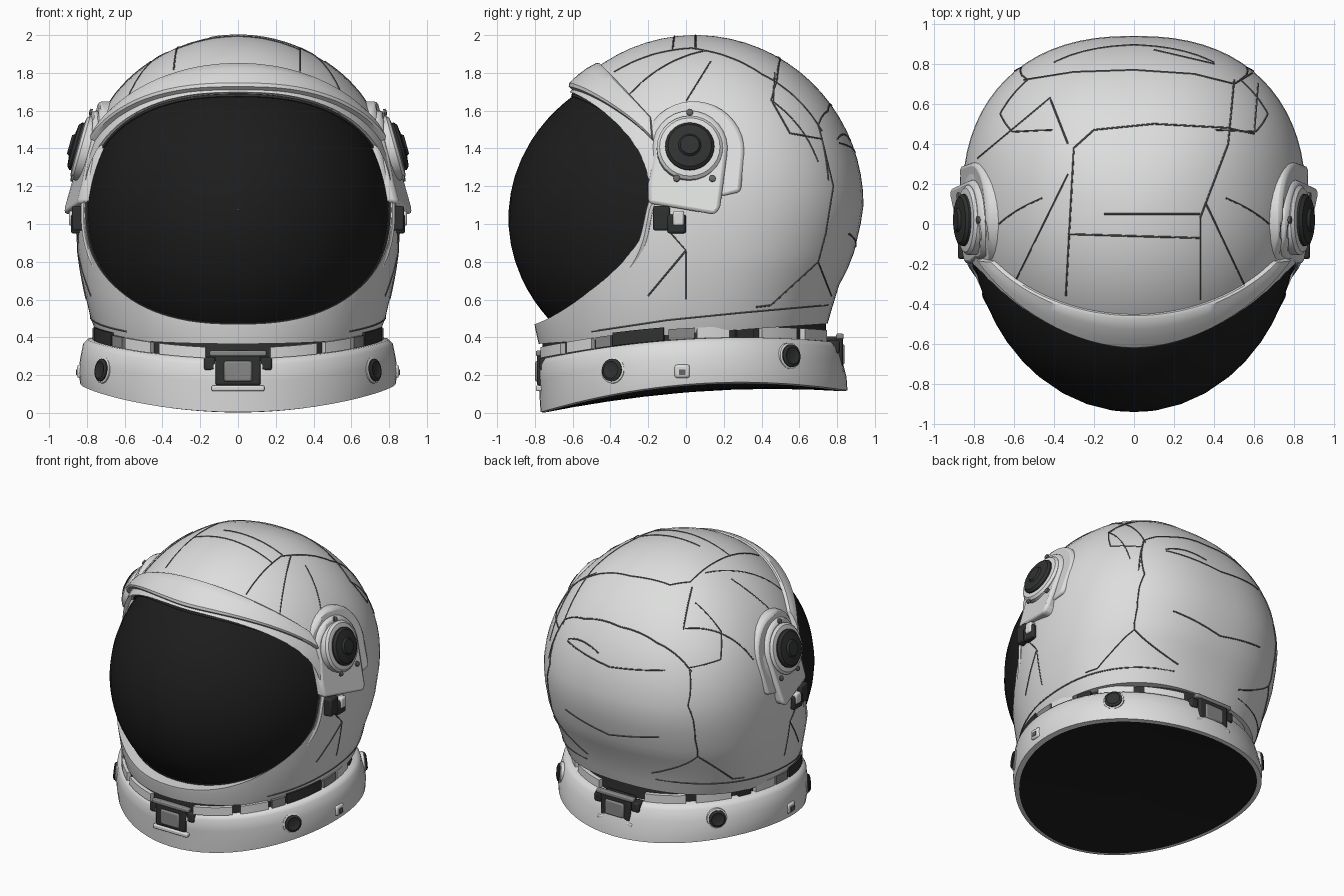
import bpy, bmesh, math
from mathutils import Vector
from mathutils.bvhtree import BVHTree

if "Cube" in bpy.data.objects:
    bpy.data.objects.remove(bpy.data.objects["Cube"])

def mat(name, c):
    m = bpy.data.materials.new(name)
    m.diffuse_color = (*c, 1)
    m.use_nodes = True
    m.node_tree.nodes["Principled BSDF"].inputs["Base Color"].default_value = m.diffuse_color
    return m

WHITE = mat("shell white", (0.72, 0.73, 0.72))
BLACK = mat("visor black", (0.012, 0.012, 0.012))
DARK = mat("dark metal", (0.03, 0.031, 0.031))
SEAM = mat("seam grey", (0.13, 0.13, 0.13))
GREY = mat("mid grey", (0.24, 0.245, 0.24))

def finish(ob, m, bevel=0, angle=35):
    ob.data.materials.clear()
    ob.data.materials.append(m)
    if bevel:
        b = ob.modifiers.new("bevel", 'BEVEL')
        b.width, b.segments, b.limit_method = bevel, 2, 'ANGLE'
    bpy.ops.object.select_all(action='DESELECT')
    ob.select_set(True)
    bpy.context.view_layer.objects.active = ob
    bpy.ops.object.shade_smooth_by_angle(angle=math.radians(angle))
    return ob

def mesh(name, verts, faces, m, bevel=0, angle=35):
    me = bpy.data.meshes.new(name)
    me.from_pydata([tuple(v) for v in verts], [], faces)
    bm = bmesh.new()
    bm.from_mesh(me)
    bmesh.ops.recalc_face_normals(bm, faces=bm.faces)
    bm.to_mesh(me)
    bm.free()
    ob = bpy.data.objects.new(name, me)
    bpy.context.collection.objects.link(ob)
    return finish(ob, m, bevel, angle)

def loft(rings, caps=False):
    n, k = len(rings[0]), len(rings)
    v = [p for r in rings for p in r]
    f = [(i * n + j, i * n + (j + 1) % n, (i + 1) * n + (j + 1) % n, (i + 1) * n + j)
         for i in range(k - 1) for j in range(n)]
    if caps:
        f += [tuple(range(n)), tuple(range((k - 1) * n, k * n))]
    return v, f

def box(name, loc, size, m, bevel=0.012):
    v = [(loc[0] + x * size[0], loc[1] + y * size[1], loc[2] + z * size[2])
         for z in (-.5, .5) for x, y in ((-.5, -.5), (.5, -.5), (.5, .5), (-.5, .5))]
    return mesh(name, v, [(0, 1, 2, 3), (4, 5, 6, 7), (0, 1, 5, 4), (1, 2, 6, 5), (2, 3, 7, 6), (3, 0, 4, 7)], m, bevel)

def knob(name, loc, normal, profile, m, n=28):
    """Turned part: profile is (radius, height along normal)."""
    q = Vector(normal).to_track_quat('Z', 'Y')
    rings = [[Vector(loc) + q @ Vector((r * math.cos(2 * math.pi * i / n), r * math.sin(2 * math.pi * i / n), h))
              for i in range(n)] for r, h in profile]
    return mesh(name, *loft(rings, caps=True), m)

def tubes(name, paths, radius, m, cyclic=False):
    cu = bpy.data.curves.new(name, 'CURVE')
    cu.dimensions, cu.bevel_depth, cu.bevel_resolution = '3D', radius, 1
    for pts in paths:
        s = cu.splines.new('POLY')
        s.points.add(len(pts) - 1)
        for p, co in zip(s.points, pts):
            p.co = (*co, 1)
        s.use_cyclic_u = cyclic
    ob = bpy.data.objects.new(name, cu)
    bpy.context.collection.objects.link(ob)
    bpy.ops.object.select_all(action='DESELECT')
    ob.select_set(True)
    bpy.context.view_layer.objects.active = ob
    bpy.ops.object.convert(target='MESH')
    return finish(bpy.context.view_layer.objects.active, m)

def oval(a, yf, yb, zf, n=72, e=2.0, shift=0):
    """Oval ring; the back half can be squarer (exponent e)."""
    cy = (yf + yb) / 2 + shift
    pts = []
    for i in range(n):
        t = 2 * math.pi * i / n
        s, c = math.sin(t), -math.cos(t)
        p = 2 / e if c > 0 else 1
        x = a * math.copysign(abs(s) ** p, s)
        y = cy + (yb - cy) * c ** p if c > 0 else cy + (cy - yf) * c
        pts.append(Vector((x, y, zf(y))))
    return pts

# Helmet shell: stacked ovals, domed above the middle
rows = [(.42, .75, -.78, .75), (.5, .78, -.8, .77), (.65, .815, -.815, .81), (.75, .835, -.825, .855),
        (.85, .85, -.835, .89), (1.0, .86, -.84, .925)]
for i in range(18):
    t = math.radians(i * 5.2)
    c = math.cos(t)
    rows.append((1.1 + .9 * math.sin(t), .86 * c, .05 - .89 * c, .05 + .89 * c))
rings = [oval(a, f, b, lambda y, z=z: z + .07 * y * max(0, 1 - (z - .42) / .4), e=2.35, shift=.05 * a)
         for z, a, f, b in rows]
shell = mesh("helmet_shell", *loft(rings, caps=True), WHITE)
bm = bmesh.new()
bm.from_mesh(shell.data)
bvh = BVHTree.FromBMesh(bm)
bm.free()

# Face opening outline and its projection on the visor dome
def opening(t, k=1.0):
    c, s = math.cos(t), math.sin(t)
    e = 2 / 2.4
    return (.795 * k * math.copysign(abs(c) ** e, c), 1.075 + .605 * k * math.copysign(abs(s) ** e, s))

def dome_y(x, z):
    return -.94 * math.sqrt(max(.01, 1 - (x / .815) ** 2 - ((z - 1.03) / .84) ** 2))

def on_dome(t, k, grow=1.0, lift=0):
    x, z = opening(t, k)
    X, Z = opening(t, k * grow)
    return (X, dome_y(x, z) - lift, Z)

N = 96
angles = [2 * math.pi * i / N for i in range(N)]
wide = lambda t: 1 + .03 * max(0, min(1, math.sin(t) * 1.5 + 1))
cut_rings = [[(p[0], -1.5, p[2]) for p in (on_dome(t, 1, wide(t)) for t in angles)],
             [on_dome(t, 1, wide(t), .015) for t in angles],
             [on_dome(t, 1, 1, -.01) for t in angles],
             [(p[0], -.1, p[2]) for p in (on_dome(t, 1) for t in angles)]]
cutter = mesh("opening_cutter", *loft(cut_rings, caps=True), BLACK)
bo = shell.modifiers.new("opening", 'BOOLEAN')
bo.object, bo.operation, bo.solver = cutter, 'DIFFERENCE', 'EXACT'
bpy.context.view_layer.objects.active = shell
bpy.ops.object.modifier_apply(modifier="opening")
bpy.data.objects.remove(cutter)
finish(shell, WHITE)

# Visor and rim beads
mesh("visor", *loft([[on_dome(t, k) for t in angles] for k in
     (.002, .15, .3, .45, .6, .7, .8, .87, .93, .97, 1.0)]), BLACK, angle=60)
tubes("visor_gasket", [[on_dome(t, 1) for t in angles]], .013, DARK, True)
tubes("opening_lip", [[on_dome(t, 1, 1.025, -.012) for t in angles]], .018, WHITE, True)

# Brow band, raised over the top of the opening
C = Vector((0, .05, 1.1))
band = []
for i in range(49):
    s = -1 + i / 24
    xi = .71 * s
    zi = 1.085 + .605 * (1 - (abs(xi) / .795) ** 2.4) ** (1 / 2.4)
    p0 = Vector((xi, dome_y(xi, zi), zi))
    p1 = Vector((.74 * s, -.45 + .25 * s * s, 1.84 - .25 * s * s))
    sec = []
    for u, h in ((0, -.03), (0, .025), (.08, .036), (.35, .034), (.65, .03), (.93, .022), (1, .012), (1, -.03)):
        d = (p0.lerp(p1, u) - C).normalized()
        sec.append(bvh.ray_cast(C, d)[0] + d * h)
    band.append(sec)
mesh("brow_band", *loft(band, caps=True), WHITE)

# Panel seams laid on the shell by projection along an axis
def project(path, axis, sign):
    d = Vector((0, 0, 0))
    d[axis] = -sign
    out = []
    for (a0, b0), (a1, b1) in zip(path, path[1:]):
        for k in range(11):
            a, b = a0 + (a1 - a0) * k / 10, b0 + (b1 - b0) * k / 10
            hit = bvh.ray_cast(Vector([(sign * 2, a, b), (a, sign * 2, b), (a, b, 3)][axis]), d)[0]
            if hit:
                out.append(hit)
    return out
top = [[(-.34, -.36), (-.3, .38), (-.2, .47), (.1, .5), (.47, .48)], [(.33, -.38), (.33, .03), (.47, .4), (.5, .72)],
       [(-.55, .72), (-.3, .76), (0, .77), (.3, .75), (.5, .7), (.6, .76)], [(.47, .48), (.6, .45), (.62, .7)],
       [(-.78, .33), (-.42, .63), (-.33, .4)], [(-.33, .25), (-.6, -.3)],
       [(.36, .1), (.55, -.3)], [(-.15, .05), (.33, .05)], [(-.33, -.05), (.33, -.07)], [(.1, .87), (.4, .8)]]
side = [[(.0, 1.65), (.13, 1.86)], [(.47, 1.8), (.46, 1.64), (.55, 1.48), (.72, 1.45)],
        [(.72, 1.45), (.78, 1.2), (.74, .95), (.7, .8), (.45, .57), (.37, .56)],
        [(-.08, .95), (0, .86), (0, .6)], [(.75, .57), (.3, .53), (-.1, .49), (-.5, .43)],
        [(-.2, .62), (0, .86)], [(.7, .8), (.77, .62)]]
back = [[(-.4, 1.43), (0, 1.38), (.4, 1.43)], [(-.38, .95), (0, .88), (.38, .95)]]
seams = [project(p, 2, 1) for p in top] + [project(p, 0, s) for p in side for s in (1, -1)] \
    + [project(p, 1, 1) for p in back]
tubes("panel_seams", [p for p in seams if len(p) > 1], .0048, SEAM)

# Ear pods
def slab(name, outline, s, lift, m, bevel=.02):
    """Outline in (y, z), leaning inward toward the top and the front."""
    ring = lambda h: [(s * (h - .28 * (z - 1.2) - .4 * max(0, -y - .05)), y, z) for y, z in outline]
    return mesh(name, *loft([ring(.6), ring(lift)], caps=True), m, bevel)

def arc(cy, cz, r, a0, a1, n=16):
    return [(cy + r * math.cos(math.radians(a0 + (a1 - a0) * i / n)),
             cz + r * math.sin(math.radians(a0 + (a1 - a0) * i / n))) for i in range(n + 1)]
for s, tag in ((1, "right"), (-1, "left")):
    slab(tag + "_ear_flange", arc(.04, 1.38, .27, 0, 150) + [(-.2, 1.2), (.2, 1.15), (.29, 1.17)], s, .865, WHITE)
    slab(tag + "_ear_body", arc(.02, 1.4, .2, -10, 190) + [(-.2, 1.22), (-.2, 1.11), (.15, 1.05), (.18, 1.08)], s, .885, WHITE)
    nrm = Vector((s, 0, .28)).normalized()
    hub = Vector((s * .815, .02, 1.4))
    knob(tag + "_ear_ring", hub, nrm, ((.175, -.05), (.175, .015), (.16, .03), (.13, .035)), WHITE)
    knob(tag + "_ear_cap", hub, nrm, ((.13, 0), (.13, .045), (.115, .06), (.06, .067), (.05, .08), (.02, .08)), DARK)
    for y, z in ((.02, 1.59), (.14, 1.24), (-.05, 1.24)):
        knob(tag + "_ear_screw", (s * (.882 - .28 * (z - 1.2)), y, z), nrm, ((.018, 0), (.018, .012), (.01, .015)), SEAM, 12)
    box(tag + "_clip", (s * .83, -.13, 1.03), (.1, .09, .13), DARK)
    box(tag + "_latch", (s * .84, -.05, 1.0), (.09, .1, .1), DARK)
    box(tag + "_latch_plate", (s * .87, -.04, 1.03), (.05, .06, .08), WHITE)

# Collar with a curved hem, and its dark bowed underside
zbot = lambda y: .143 + .0832 * y - .1415 * y * y
ztop = lambda y: .39 + .06 * y - .1 * y * y
crows = [(0, .8, -.745, .83), (.03, .835, -.77, .855), (.3, .845, -.775, .85), (.6, .835, -.78, .83),
         (.9, .82, -.785, .81), (1, .795, -.765, .785), (1, .7, -.68, .7)]
crings = [oval(a, f, b, lambda y, t=t: zbot(y) + t * (ztop(y) - zbot(y))) for t, a, f, b in crows]
mesh("collar", *loft(crings), WHITE, angle=50)
under = [[(p.x * k, p.y * k, zbot(p.y * k) - .035 * (1 - k * k)) for p in crings[0]] for k in (1, .8, .55, .3, .05)]
mesh("collar_underside", *loft(under, caps=False), BLACK)
mesh("underside_hub", under[-1], [tuple(range(72))], BLACK)

# Neck ring with raised white and grey segments
def neck_arc(name, a0, a1, out, lo, hi, m):
    n = max(3, int((a1 - a0) / 4))
    secs = []
    for i in range(n + 1):
        t = math.radians(a0 + (a1 - a0) * i / n)
        p = lambda r, h: (math.sin(t) * (.74 + r), -.01 - math.cos(t) * (.75 + r),
                          ztop(-.76 * math.cos(t)) + h)
        secs.append([p(-.06, lo), p(out, lo), p(out, hi), p(-.06, hi)])
    return mesh(name, *loft(secs, caps=True), m)
neck_arc("neck_ring", 0, 360, 0, -.08, .14, DARK)
parts = [(13, 33, WHITE), (37, 51, WHITE), (53, 60, GREY), (84, 94, GREY), (95, 108, WHITE),
         (122, 140, WHITE), (145, 166, WHITE)]
for a0, a1, m in parts:
    for b0, b1 in ((a0, a1), (360 - a1, 360 - a0)):
        neck_arc("neck_segment", b0, b1, .03, .0, .058, m)
for a0, a1 in ((61, 82), (278, 299), (111, 118), (242, 249)):
    neck_arc("neck_clasp", a0, a1, .03, .0, .07, DARK)

# Collar bolts, side latches and buckles
def collar_at(deg, t):
    a = math.radians(deg)
    y = .03 - .81 * math.cos(a)
    return Vector((.835 * math.sin(a), y, zbot(y) + t * (ztop(y) - zbot(y)))), Vector((math.sin(a), -math.cos(a), .1))
for deg, t in ((59, .52), (-59, .52), (130, .63), (-130, .63)):
    p, n = collar_at(deg, t)
    knob("bolt_seat", p, n, ((.07, -.03), (.07, .003), (.062, .008)), WHITE)
    knob("collar_bolt", p, n, ((.06, 0), (.06, .015), (.045, .022), (.03, .016), (.01, .016)), DARK)
for s in (1, -1):
    box("collar_side_latch", (s * .832, -.02, .22), (.04, .08, .07), WHITE)
    box("collar_side_pin", (s * .853, -.02, .215), (.008, .035, .03), SEAM, bevel=0)
for s, y, z in ((-1, -.745, .23), (1, .785, .32)):
    box("buckle_frame", (0, y, z), (.24, .09, .17), DARK)
    box("buckle_plate", (0, y + s * .03, z - .01), (.15, .05, .11), GREY)
    box("buckle_bar", (0, y + s * .03, z + .085), (.3, .04, .03), GREY, bevel=.008)
    box("buckle_sill", (0, y + s * .025, z - .1), (.28, .05, .03), WHITE, bevel=.008)
    for x in (-.15, .15):
        box("buckle_lug", (x, y - s * .01, z + .03), (.06, .08, .07), DARK)
